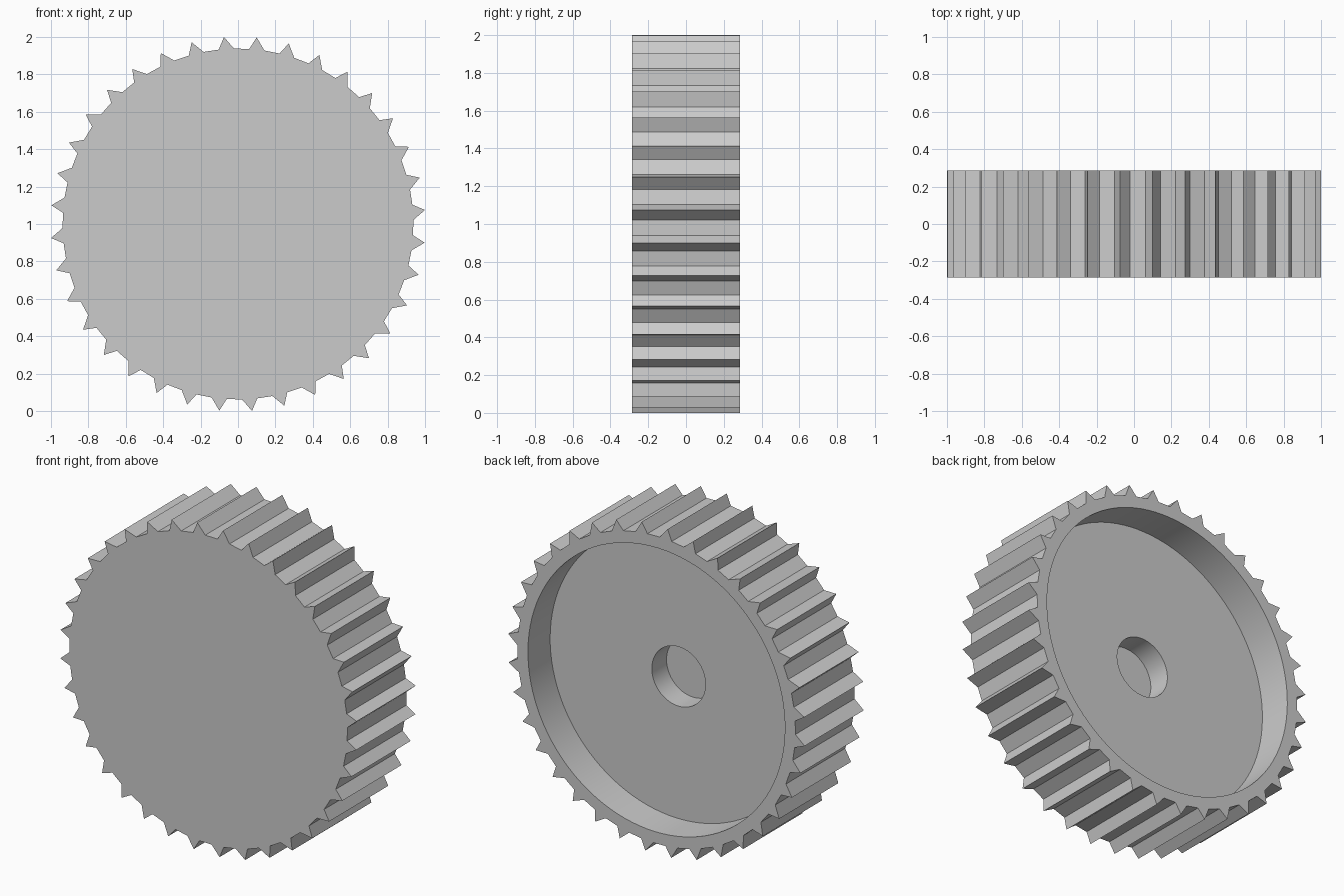
import bpy
import bmesh
import math

cube = bpy.data.objects.get("Cube")
if cube:
    bpy.data.objects.remove(cube)

TEETH = 36
PITCH = 360 / TEETH
HALF_WIDTH = 0.285
FLOOR_Y = 0.071      # bottom of the wide recess
BORE_Y = -0.071      # bottom of the blind centre hole
TIP, ROOT = 1.0028, 0.938

grey = bpy.data.materials.new("plain grey")
grey.use_nodes = True
colour = (0.6, 0.6, 0.6, 1)
grey.diffuse_color = colour
grey.node_tree.nodes["Principled BSDF"].inputs["Base Color"].default_value = colour


def polar(radius, degrees):
    """Point on the wheel face, angle clockwise from the top."""
    a = math.radians(degrees)
    return radius * math.sin(a), 1 + radius * math.cos(a)


# Saw-like tooth outline: tip, root after it, root before the next tip
outline = []
for i in range(TEETH):
    start = -4.3 + i * PITCH
    outline += [polar(TIP, start), polar(ROOT, start + 3), polar(ROOT, start + 8)]


def circle(radius):
    n = len(outline)
    return [polar(radius, -4.3 + 360 * i / n) for i in range(n)]


# Rings from the front face, round the teeth, into the recess and the hole
rings = [
    (outline, -HALF_WIDTH),
    (outline, HALF_WIDTH),
    (circle(0.867), HALF_WIDTH),
    (circle(0.867), FLOOR_Y),
    (circle(0.181), FLOOR_Y),
    (circle(0.181), BORE_Y),
]

bm = bmesh.new()
loops = [[bm.verts.new((x, y, z)) for x, z in points] for points, y in rings]
for a, b in zip(loops, loops[1:]):
    for i in range(len(a)):
        j = (i + 1) % len(a)
        bm.faces.new((a[i], a[j], b[j], b[i]))
bm.faces.new(loops[0])
bm.faces.new(loops[-1])
bmesh.ops.recalc_face_normals(bm, faces=bm.faces)

mesh = bpy.data.meshes.new("gear_wheel")
bm.to_mesh(mesh)
bm.free()
mesh.materials.append(grey)
gear = bpy.data.objects.new("gear_wheel", mesh)
bpy.context.collection.objects.link(gear)

# Smooth round walls, crisp teeth and rims
bpy.ops.object.select_all(action="DESELECT")
gear.select_set(True)
bpy.context.view_layer.objects.active = gear
bpy.ops.object.shade_smooth_by_angle(angle=math.radians(4.5))
